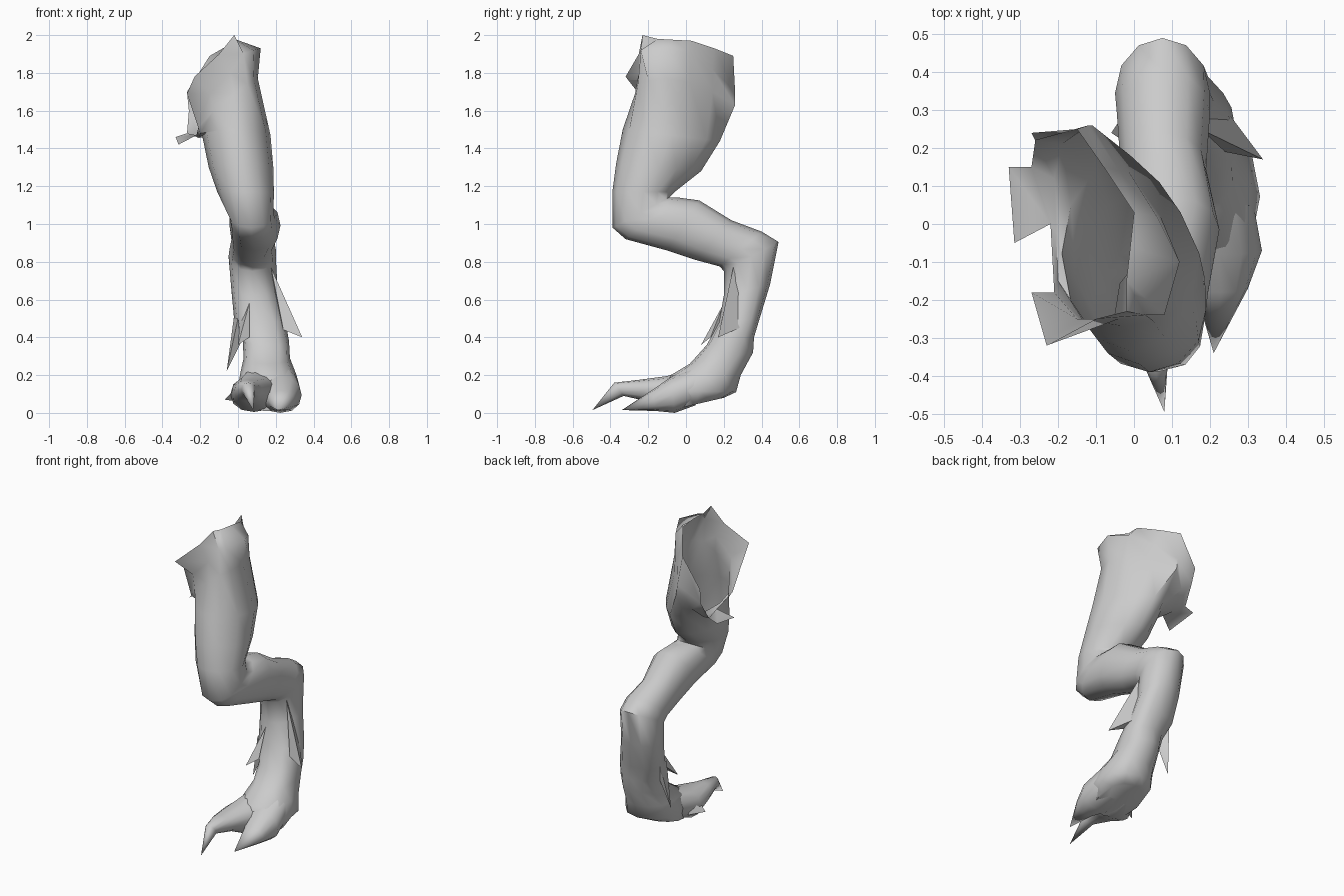
import bpy, math

N = 12
hide = bpy.data.materials.new("grey hide")
hide.diffuse_color = (0.6, 0.6, 0.6, 1)


def section(a, b, x0, x1, p=0.9, cut=1.0):
    """Ring between two (y, z) points, spanning x0..x1.
    Lower p is boxier; cut below 1 flattens the outer back corner."""
    ring = []
    for i in range(N):
        t = 2 * math.pi * i / N
        c, s = (math.copysign(abs(v) ** p, v) if abs(v) > 1e-6 else 0.0
                for v in (math.cos(t), math.sin(t)))
        if i in (4, 5):
            c, s = c * cut, s * cut
        ring.append(((x0 + x1) / 2 + s * (x1 - x0) / 2,
                     (a[0] + b[0]) / 2 + c * (a[0] - b[0]) / 2,
                     (a[1] + b[1]) / 2 + c * (a[1] - b[1]) / 2))
    return ring


def make(name, verts, faces):
    mesh = bpy.data.meshes.new(name)
    mesh.from_pydata(verts, [], faces)
    mesh.materials.append(hide)
    obj = bpy.data.objects.new(name, mesh)
    bpy.context.collection.objects.link(obj)
    bpy.ops.object.select_all(action='DESELECT')
    bpy.context.view_layer.objects.active = obj
    obj.select_set(True)
    bpy.ops.object.shade_smooth_by_angle(angle=math.radians(60))
    return obj


def loft(name, rings, tip=None, notches=()):
    """Skin the rings, leaving the start open (with notches) and closing the end."""
    verts = [p for r in rings for p in r]
    faces = []
    for k in range(len(rings) - 1):
        for i in range(N):
            if k == 0 and i in notches:
                continue
            j = (i + 1) % N
            faces.append((k * N + i, (k + 1) * N + i, (k + 1) * N + j, k * N + j))
    last = (len(rings) - 1) * N
    if tip:
        verts.append(tip)
        faces += [(last + i, len(verts) - 1, last + (i + 1) % N) for i in range(N)]
    else:
        faces.append([last + i for i in reversed(range(N))])
    return make(name, verts, faces)


# Hip: open ragged rim, then a ridge ring below it
rim = [(-0.1, -0.25, 1.9), (-0.02, -0.23, 2.0), (-0.02, -0.15, 1.98),
       (-0.01, -0.06, 1.975), (0.0, 0.03, 1.97), (-0.08, 0.15, 1.93),
       (-0.15, 0.25, 1.89), (-0.27, 0.24, 1.7), (-0.33, 0.15, 1.46),
       (-0.315, -0.05, 1.42), (-0.27, -0.18, 1.69), (-0.23, -0.32, 1.78)]
ridge = [(-0.04, -0.25, 1.8), (0.03, -0.24, 1.9), (0.08, -0.24, 1.92),
         (0.12, -0.1, 1.93), (0.06, 0.02, 1.9), (-0.04, 0.14, 1.82),
         (-0.12, 0.26, 1.7), (-0.26, 0.22, 1.6), (-0.27, 0.15, 1.48),
         (-0.22, 0.0, 1.47), (-0.21, -0.18, 1.51), (-0.15, -0.25, 1.69)]
waist = [(-0.02, -0.27, 1.69), (0.05, -0.255, 1.74), (0.085, -0.2, 1.76),
         (0.105, -0.1, 1.77), (0.07, 0.02, 1.75), (-0.015, 0.14, 1.7),
         (-0.11, 0.26, 1.63), (-0.19, 0.21, 1.54), (-0.21, 0.12, 1.46),
         (-0.205, -0.02, 1.455), (-0.2, -0.15, 1.48), (-0.13, -0.26, 1.6)]

# Thigh, knee, shin, hock and ankle
leg = [section(*s) for s in (
    ((-0.335, 1.5), (0.18, 1.44), -0.19, 0.172, 1, 0.84),
    ((-0.37, 1.32), (0.08, 1.28), -0.155, 0.187, 1, 0.85),
    ((-0.39, 1.17), (-0.06, 1.17), -0.11, 0.19, 1, 0.9),
    ((-0.388, 0.98), (-0.09, 1.14), -0.05, 0.188, 0.85),
    ((-0.32, 0.92), (-0.04, 1.14), -0.045, 0.195, 0.85),
    ((-0.1, 0.86), (0.07, 1.125), -0.045, 0.225),
    ((0.05, 0.81), (0.24, 1.02), -0.035, 0.19),
    ((0.18, 0.775), (0.4, 0.96), -0.045, 0.2),
    ((0.2, 0.75), (0.49, 0.905), -0.05, 0.2, 1),
    ((0.2, 0.62), (0.445, 0.68), -0.035, 0.21),
    ((0.175, 0.48), (0.39, 0.5), -0.02, 0.25, 0.8),
    ((0.11, 0.36), (0.36, 0.4), 0.025, 0.27, 0.8),
    ((0.02, 0.26), (0.355, 0.32), 0.03, 0.275),
    ((-0.08, 0.2), (0.29, 0.2), 0.01, 0.31),
    ((-0.12, 0.12), (0.265, 0.11), 0.0, 0.332),
    ((-0.1, 0.01), (0.2, 0.08), 0.02, 0.29))]
loft("leg", [rim, ridge, waist] + leg, notches=(7, 9))

# Toes, joined by a low web
inner = [section(*s) for s in (
    ((0.04, 0.24), (0.04, 0.04), 0.02, 0.18),
    ((-0.1, 0.195), (-0.08, 0.005), -0.04, 0.21),
    ((-0.25, 0.175), (-0.2, 0.06), -0.02, 0.13),
    ((-0.38, 0.16), (-0.33, 0.09), 0.02, 0.09))]
loft("inner_toe", inner, (0.08, -0.495, 0.015))
outer = [section(*s) for s in (
    ((0.05, 0.25), (0.05, 0.04), 0.1, 0.315),
    ((-0.08, 0.19), (-0.06, 0.0), 0.11, 0.337),
    ((-0.18, 0.12), (-0.16, 0.01), 0.16, 0.3))]
loft("outer_toe", outer, (0.21, -0.34, 0.015))

# Ragged tufts hanging from the ankle, and a small claw by the toes
tufts = {
    "outer_tuft": [(0.175, 0.25, 0.77), (0.22, 0.33, 0.47), (0.34, 0.17, 0.4), (0.24, 0.19, 0.44)],
    "inner_tuft": [(-0.02, 0.3, 0.52), (0.0, 0.2, 0.5), (0.02, 0.24, 0.38), (-0.06, 0.24, 0.22)],
    "front_tuft": [(0.06, 0.2, 0.58), (0.01, 0.25, 0.5), (0.0, 0.08, 0.36), (0.06, 0.13, 0.4)],
    "side_claw": [(-0.01, -0.05, 0.13), (0.02, -0.12, 0.16), (-0.07, -0.1, 0.07), (0.0, -0.02, 0.06)],
}
for name, pts in tufts.items():
    make(name, pts, [(0, 1, 2), (0, 2, 3), (0, 3, 1), (1, 3, 2)])
